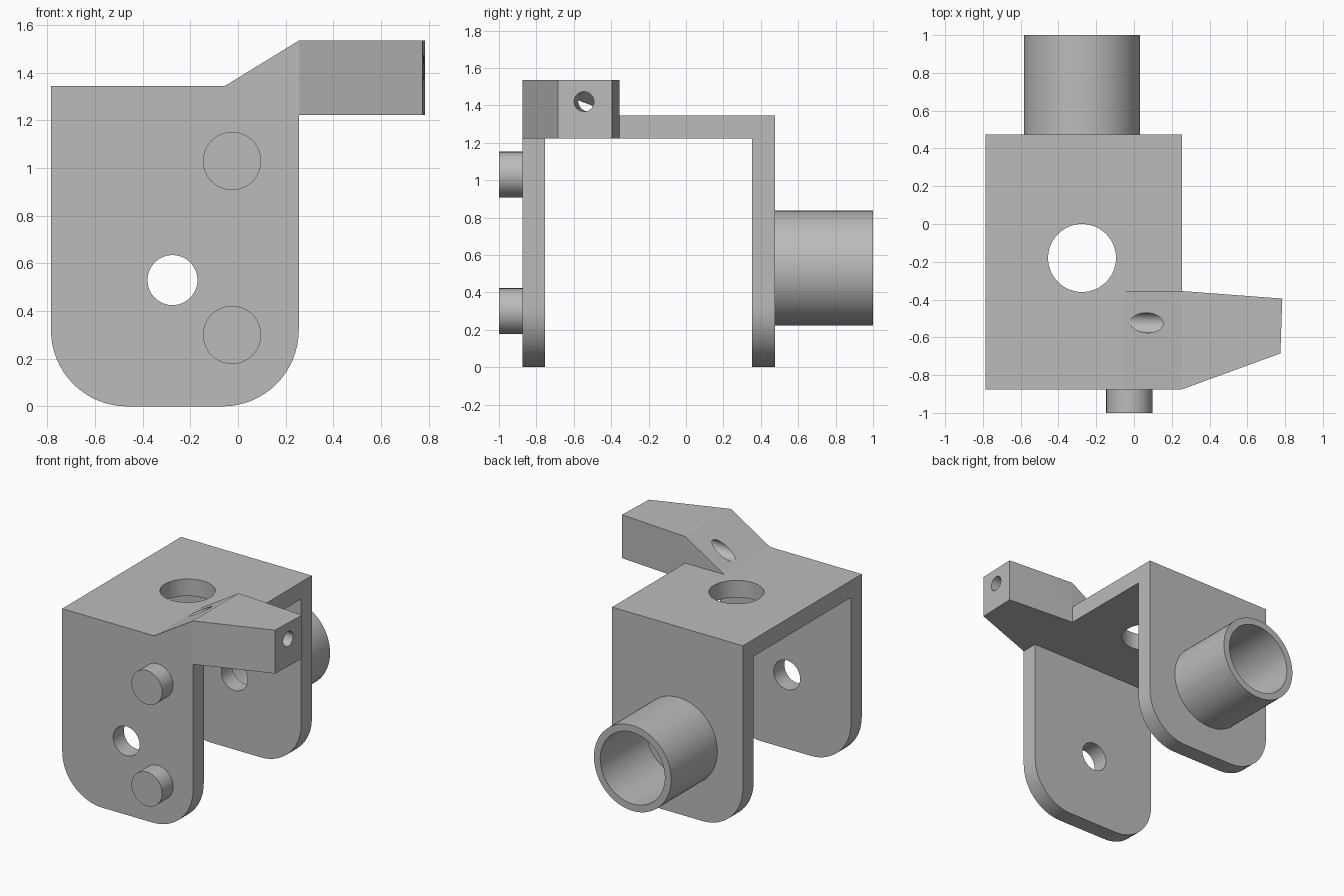
import bpy
import bmesh
from math import atan2, cos, sin, pi, radians
from mathutils import Matrix, Vector

cube = bpy.data.objects.get("Cube")
if cube:
    bpy.data.objects.remove(cube)

grey = bpy.data.materials.new("plain grey")
grey.use_nodes = True
grey.diffuse_color = (0.5, 0.5, 0.5, 1)
grey.node_tree.nodes["Principled BSDF"].inputs["Base Color"].default_value = (0.5, 0.5, 0.5, 1)


def add_object(name, bm):
    bmesh.ops.recalc_face_normals(bm, faces=bm.faces)
    mesh = bpy.data.meshes.new(name)
    bm.to_mesh(mesh)
    bm.free()
    mesh.materials.append(grey)
    obj = bpy.data.objects.new(name, mesh)
    bpy.context.collection.objects.link(obj)
    return obj


def prism(name, outline, axis, low, high):
    """Extrude a flat outline along y or z."""
    bm = bmesh.new()
    place = (lambda a, b: (a, low, b)) if axis == "y" else (lambda a, b: (a, b, low))
    face = bm.faces.new([bm.verts.new(place(a, b)) for a, b in outline])
    made = bmesh.ops.extrude_face_region(bm, geom=[face])["geom"]
    move = Vector((0, high - low, 0)) if axis == "y" else Vector((0, 0, high - low))
    bmesh.ops.translate(bm, vec=move, verts=[v for v in made if isinstance(v, bmesh.types.BMVert)])
    return add_object(name, bm)


def cylinder(name, start, end, radius, segments=64):
    start, end = Vector(start), Vector(end)
    axis = end - start
    turn = axis.to_track_quat("Z", "Y").to_matrix().to_4x4()
    bm = bmesh.new()
    bmesh.ops.create_cone(bm, cap_ends=True, segments=segments, radius1=radius, radius2=radius,
                          depth=axis.length, matrix=Matrix.Translation((start + end) / 2) @ turn)
    return add_object(name, bm)


def combine(target, tool, operation):
    mod = target.modifiers.new(tool.name, "BOOLEAN")
    mod.operation, mod.solver, mod.object = operation, "EXACT", tool
    bpy.context.view_layer.objects.active = target
    bpy.ops.object.modifier_apply(modifier=mod.name)
    bpy.data.objects.remove(tool)


# Main dimensions
LEFT, RIGHT = -0.785, 0.255
FRONT, BACK = -0.875, 0.475
TOP, WALL, CORNER = 1.345, 0.122, 0.32
HOLE_X, HOLE_Z = -0.275, 0.53

# Bracket: rounded plate outline run front to back, hollowed into a channel
outline = [(RIGHT, TOP), (LEFT, TOP)]
for cx, first in ((LEFT + CORNER, pi), (RIGHT - CORNER, 1.5 * pi)):
    for i in range(17):
        a = first + i * pi / 32
        outline.append((cx + CORNER * cos(a), CORNER + CORNER * sin(a)))
bracket = prism("bracket", outline, "y", FRONT, BACK)
gap = [(-1, -0.1), (1, -0.1), (1, TOP - WALL), (-1, TOP - WALL)]
combine(bracket, prism("channel_cutter", gap, "y", FRONT + WALL, BACK - WALL), "DIFFERENCE")

# Side arm: tapered block with a ramp rising from the top plate
ARM_BACK, ARM_TOP = -0.355, 1.535
plan = [(RIGHT, FRONT), (0.775, -0.685), (0.785, -0.395), (RIGHT, ARM_BACK)]
arm = prism("arm", plan, "z", TOP - WALL, ARM_TOP)
ramp = [(-0.055, TOP), (RIGHT, TOP), (RIGHT, ARM_TOP)]
combine(arm, prism("ramp", ramp, "y", FRONT, ARM_BACK), "UNION")
combine(bracket, arm, "UNION")

# Drilled holes: arm, both legs, top plate
combine(bracket, cylinder("arm_drill", (-0.2, -0.515, 1.42), (0.9, -0.549, 1.42), 0.053, 48), "DIFFERENCE")
combine(bracket, cylinder("leg_drill", (HOLE_X, -1, HOLE_Z), (HOLE_X, 0.6, HOLE_Z), 0.105), "DIFFERENCE")
combine(bracket, cylinder("top_drill", (HOLE_X, -0.18, 1.1), (HOLE_X, -0.18, 1.5), 0.18), "DIFFERENCE")

# Socket tube on the back leg
tube = cylinder("socket_tube", (HOLE_X, BACK, HOLE_Z), (HOLE_X, 1, HOLE_Z), 0.307)
combine(tube, cylinder("bore_cutter", (HOLE_X, 0.3, HOLE_Z), (HOLE_X, 1.2, HOLE_Z), 0.257), "DIFFERENCE")

# Two pins on the front leg
pins = [cylinder(name, (-0.025, -1, z), (-0.025, FRONT + 0.02, z), 0.122, 48)
        for name, z in (("upper_pin", 1.03), ("lower_pin", 0.3))]

# Smooth round walls, crisp edges
bpy.ops.object.select_all(action="DESELECT")
for obj in [bracket, tube, *pins]:
    obj.select_set(True)
bpy.context.view_layer.objects.active = bracket
bpy.ops.object.shade_smooth_by_angle(angle=radians(15))
